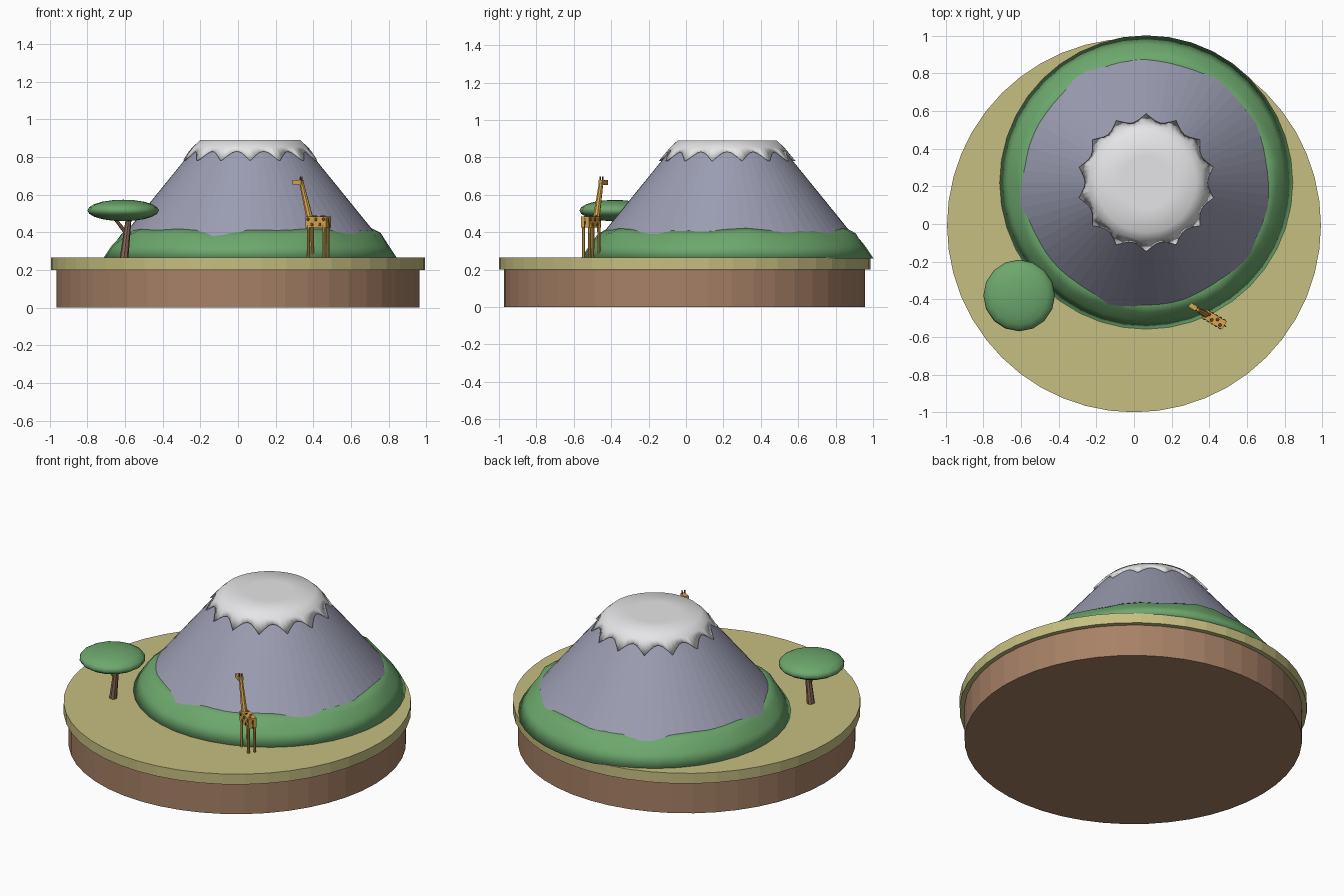
import bpy, bmesh, math
from mathutils import Vector, Matrix

old = bpy.data.objects.get("Cube")
if old:
    bpy.data.objects.remove(old, do_unlink=True)


def material(name, *rgb):
    color = [(c / 255) ** 2.2 for c in rgb] + [1]
    m = bpy.data.materials.new(name)
    m.use_nodes = True
    m.diffuse_color = color
    m.node_tree.nodes["Principled BSDF"].inputs["Base Color"].default_value = color
    return m


SAND = material("dry grass", 197, 189, 128)
SOIL = material("soil brown", 166, 128, 102)
ROCK = material("rock grey", 154, 156, 177)
LEAF = material("leaf green", 108, 166, 108)
SNOW = material("snow white", 232, 232, 234)
BARK = material("bark brown", 138, 104, 86)
HIDE = material("golden hide", 216, 166, 78)
SPOT = material("dark spots", 122, 76, 38)


def finish(name, bm, mat, smooth=False):
    bmesh.ops.remove_doubles(bm, verts=bm.verts, dist=0.0001)
    bmesh.ops.recalc_face_normals(bm, faces=bm.faces)
    for f in bm.faces:
        f.smooth = smooth
    me = bpy.data.meshes.new(name)
    bm.to_mesh(me)
    bm.free()
    me.materials.append(mat)
    ob = bpy.data.objects.new(name, me)
    bpy.context.collection.objects.link(ob)
    return ob


def lathe(name, profile, sides, mat, center, smooth=False, closed=False):
    """Spin a profile given as a function of the angle: a -> [(r, z), ...]."""
    bm = bmesh.new()
    cols = []
    for i in range(sides):
        a = math.tau * i / sides
        cols.append([bm.verts.new((center[0] + r * math.cos(a), center[1] + r * math.sin(a), z))
                     for r, z in profile(a)])
    count = len(cols[0])
    for i in range(sides):
        p, q = cols[i - 1], cols[i]
        for j in range(count if closed else count - 1):
            k = (j + 1) % count
            bm.faces.new((p[j], q[j], q[k], p[k]))
    if not closed:
        bm.faces.new([c[0] for c in cols])
        bm.faces.new([c[-1] for c in cols])
    return finish(name, bm, mat, smooth)


def rod(name, a, b, r1, r2, mat, sides=8):
    a, b = Vector(a), Vector(b)
    d = b - a
    bm = bmesh.new()
    bmesh.ops.create_cone(bm, cap_ends=True, segments=sides, radius1=r1, radius2=r2, depth=d.length)
    turn = d.to_track_quat('Z', 'Y').to_matrix().to_4x4()
    bm.transform(Matrix.Translation((a + b) / 2) @ turn)
    return finish(name, bm, mat)


def ball(name, center, size, mat, u=16, v=10, smooth=True):
    bm = bmesh.new()
    bmesh.ops.create_uvsphere(bm, u_segments=u, v_segments=v, radius=1)
    bm.transform(Matrix.Translation(center) @ Matrix.Diagonal((*size, 1)))
    return finish(name, bm, mat, smooth)


def box(name, center, size, mat):
    bm = bmesh.new()
    bmesh.ops.create_cube(bm, size=1)
    bm.transform(Matrix.Translation(center) @ Matrix.Diagonal((*size, 1)))
    return finish(name, bm, mat)


# Round base
GROUND = 0.265
MIDDLE = (0, -0.007)
lathe("soil_base", lambda a: [(0.965, 0), (0.965, 0.2)], 48, SOIL, MIDDLE)
lathe("ground_disc", lambda a: [(0.993, 0.2), (0.993, GROUND)], 48, SAND, MIDDLE)

# Mountain
PEAK = (0.065, 0.22)


def slope(z):
    return 0.77 - 0.811 * (z - GROUND)


lathe("mountain", lambda a: [(slope(z), z) for z in (GROUND, 0.875)], 64, ROCK, PEAK)


# Forest belt: rounded shell around the foot, with a slightly uneven top
def belt(a):
    w = 0.006 * math.sin(5 * a + 1) + 0.005 * math.sin(11 * a)
    return [(0.72, GROUND - 0.005), (0.782, GROUND - 0.005), (0.735, 0.33),
            (0.69 + w, 0.387 + w), (0.652, 0.411 + w), (0.6, 0.4)]


lathe("forest_belt", belt, 40, LEAF, PEAK, smooth=True, closed=True)


# Snow cap with a scalloped edge
def cap(a):
    edge = 0.78 + 0.05 * abs(math.sin(7 * (a - math.pi / 2)))
    return [(0, 0.89), (0.14, 0.89), (0.265, 0.89), (slope(0.855) + 0.012, 0.855),
            (slope(edge) + 0.014, edge), (slope(edge) - 0.01, edge)]


lathe("snow_cap", cap, 84, SNOW, PEAK, smooth=True)

# Flat-topped tree
TREE_Y = -0.38
rod("tree_trunk", (-0.605, TREE_Y, GROUND), (-0.58, TREE_Y, 0.48), 0.023, 0.015, BARK)
rod("tree_branch", (-0.594, TREE_Y, 0.395), (-0.66, TREE_Y, 0.48), 0.011, 0.008, BARK)
ball("tree_canopy", (-0.61, TREE_Y, 0.516), (0.19, 0.19, 0.057), LEAF)

# Long-necked grazing animal, built facing +x and then turned into place
animal = []
animal.append(box("body", (0, 0, 0.455), (0.126, 0.05, 0.06), HIDE))
for end, x in (("front", 0.048), ("back", -0.048)):
    for side, y in (("left", 0.019), ("right", -0.019)):
        animal.append(rod(f"{end}_{side}_leg", (x, y, GROUND), (x, y, 0.44), 0.008, 0.009, HIDE))
animal.append(rod("neck", (0.05, 0, 0.465), (0.104, 0, 0.665), 0.019, 0.012, HIDE))
animal.append(box("head", (0.125, 0, 0.666), (0.055, 0.026, 0.026), HIDE))
animal.append(rod("tail", (-0.062, 0, 0.475), (-0.072, 0, 0.42), 0.004, 0.003, SPOT, 6))
for side, y in (("left", 0.008), ("right", -0.008)):
    animal.append(rod(f"{side}_horn", (0.107, y, 0.675), (0.105, y, 0.697), 0.004, 0.004, SPOT, 6))
    for i in range(5):
        spot = (-0.048 + 0.024 * i, 3.1 * y, 0.455 + 0.014 * (-1) ** i)
        animal.append(ball(f"{side}_spot", spot, (0.009, 0.005, 0.009), SPOT, 8, 6))
for i in range(4):
    animal.append(ball("back_spot", (-0.042 + 0.026 * i, 0.009 * (-1) ** i, 0.485),
                       (0.009, 0.009, 0.005), SPOT, 8, 6))
place = Matrix.Translation((0.426, -0.507, 0)) @ Matrix.Rotation(math.radians(149), 4, 'Z')
for part in animal:
    part.data.transform(place)
